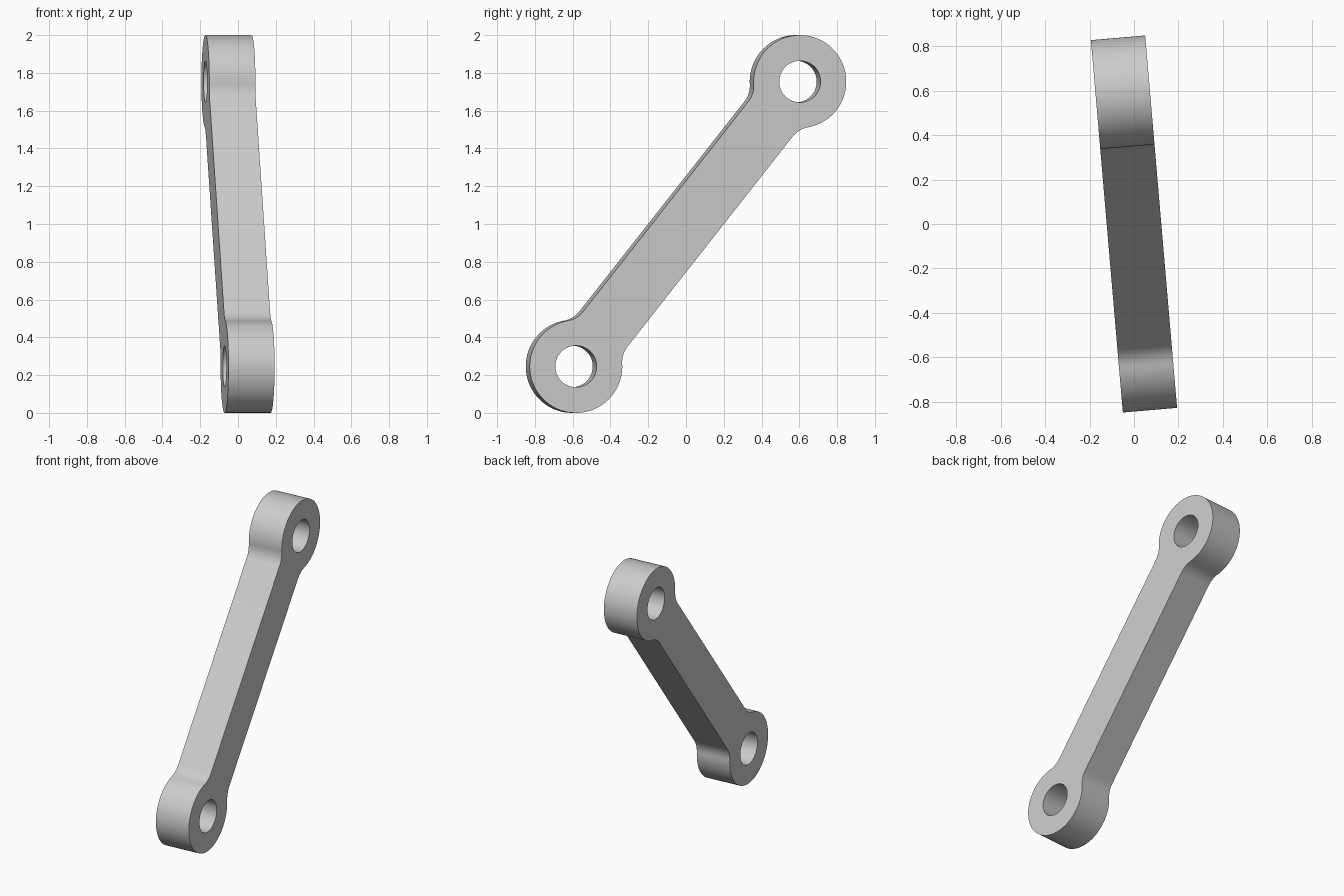
import bpy, bmesh
from math import sin, cos, asin, atan2, hypot, radians, pi
from mathutils import Matrix, Vector

if "Cube" in bpy.data.objects:
    bpy.data.objects.remove(bpy.data.objects["Cube"])

# Dimensions
EYE_R, HOLE_R, ARM_HALF, FILLET_R, THICK = 0.246, 0.11, 0.15, 0.135, 0.245
RISE, REACH, YAW = 0.754, 0.595, radians(4.9)
half_len = hypot(RISE, REACH)
slope = atan2(RISE, REACH)


def arc(cx, cy, r, start, end, n):
    return [(cx + r * cos(start + (end - start) * i / n),
             cy + r * sin(start + (end - start) * i / n)) for i in range(n + 1)]


# Outline of one end: fillet, eye, fillet; the other end is its half turn
theta = asin((ARM_HALF + FILLET_R) / (EYE_R + FILLET_R))
fx = half_len - (EYE_R + FILLET_R) * cos(theta)
fy = ARM_HALF + FILLET_R
end = arc(fx, -fy, FILLET_R, pi / 2, theta, 12)
end += arc(half_len, 0, EYE_R, theta - pi, pi - theta, 64)[1:-1]
end += arc(fx, fy, FILLET_R, -theta, -pi / 2, 12)
outline = end + [(-u, -w) for u, w in end]
holes = [arc(s * half_len, 0, HOLE_R, 0, 2 * pi, 48)[:-1] for s in (-1, 1)]

# Link plate: filled profile with two holes, extruded across its thickness
bm = bmesh.new()
edges = []
for loop in [outline] + holes:
    vs = [bm.verts.new((-THICK / 2, u, w)) for u, w in loop]
    edges += [bm.edges.new((vs[i - 1], vs[i])) for i in range(len(vs))]
bmesh.ops.triangle_fill(bm, edges=edges, use_beauty=True, use_dissolve=False)
ext = bmesh.ops.extrude_face_region(bm, geom=bm.faces[:], use_keep_orig=True)
moved = [g for g in ext["geom"] if isinstance(g, bmesh.types.BMVert)]
bmesh.ops.translate(bm, verts=moved, vec=(THICK, 0, 0))
bmesh.ops.recalc_face_normals(bm, faces=bm.faces[:])

# Tilt along the slope, turn slightly, and stand on the ground
bm.transform(Matrix.Translation(Vector((0, 0, 1))) @ Matrix.Rotation(YAW, 4, "Z")
             @ Matrix.Rotation(slope, 4, "X"))
mesh = bpy.data.meshes.new("link_arm")
bm.to_mesh(mesh)
bm.free()

# Plain grey metal
grey = bpy.data.materials.new("light_grey")
grey.use_nodes = True
colour = (0.6, 0.6, 0.6, 1)
grey.diffuse_color = colour
grey.node_tree.nodes["Principled BSDF"].inputs["Base Color"].default_value = colour
mesh.materials.append(grey)

link = bpy.data.objects.new("link_arm", mesh)
bpy.context.collection.objects.link(link)
bpy.ops.object.select_all(action="DESELECT")
link.select_set(True)
bpy.context.view_layer.objects.active = link
bpy.ops.object.shade_smooth_by_angle(angle=radians(30))
